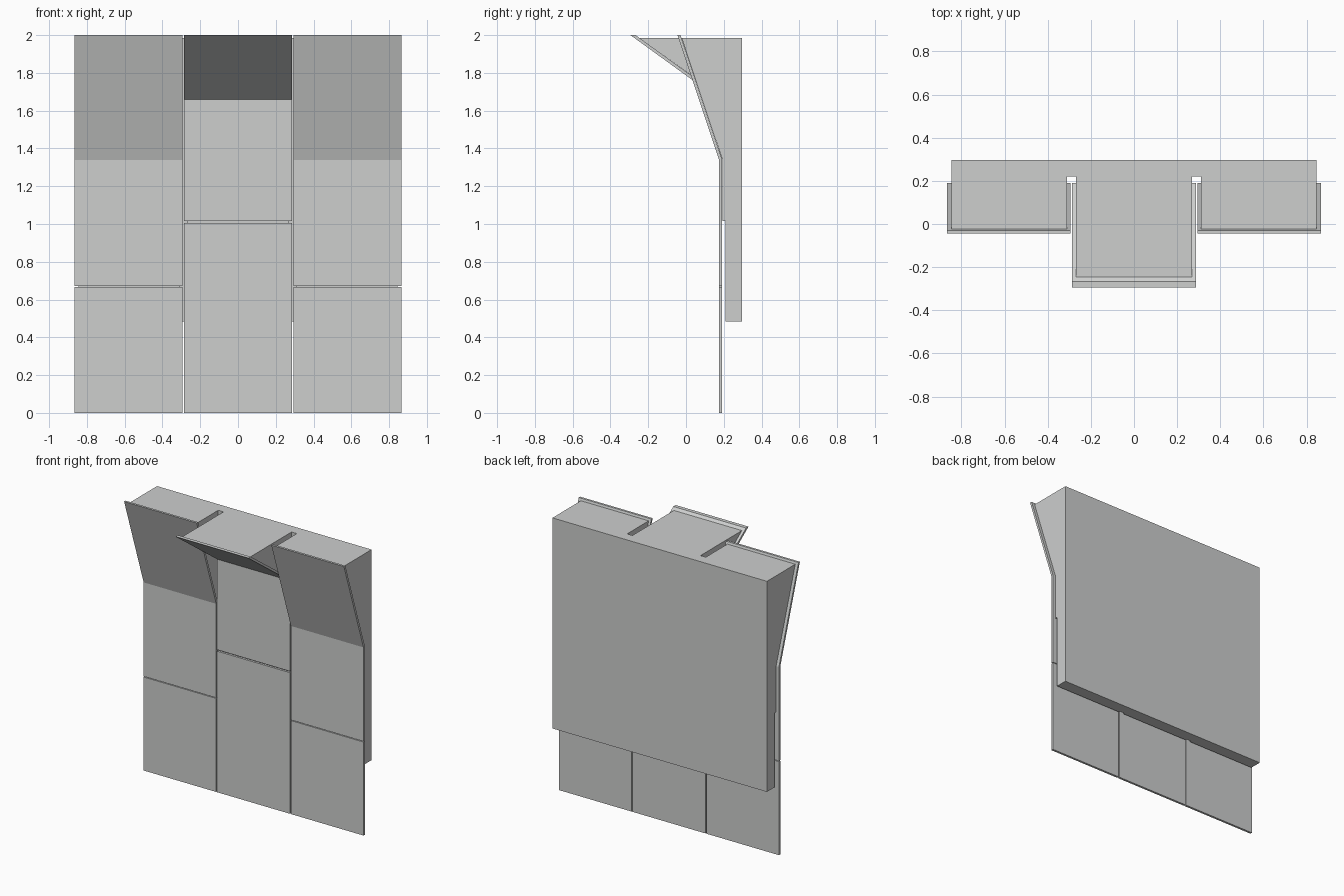
import bpy, bmesh

if "Cube" in bpy.data.objects:
    bpy.data.objects.remove(bpy.data.objects["Cube"])

grey = bpy.data.materials.new("light_grey")
grey.diffuse_color = (0.61, 0.62, 0.615, 1)
grey.use_nodes = True
grey.node_tree.nodes["Principled BSDF"].inputs["Base Color"].default_value = grey.diffuse_color


def prism(name, profile, x0, x1):
    """Extrude a (y, z) profile along x."""
    bm = bmesh.new()
    face = bm.faces.new([bm.verts.new((x0, y, z)) for y, z in profile])
    ext = bmesh.ops.extrude_face_region(bm, geom=[face])
    moved = [v for v in ext["geom"] if isinstance(v, bmesh.types.BMVert)]
    bmesh.ops.translate(bm, verts=moved, vec=(x1 - x0, 0, 0))
    bmesh.ops.recalc_face_normals(bm, faces=bm.faces)
    mesh = bpy.data.meshes.new(name)
    bm.to_mesh(mesh)
    bm.free()
    mesh.materials.append(grey)
    obj = bpy.data.objects.new(name, mesh)
    bpy.context.collection.objects.link(obj)
    return obj


FRONT, BACK = 0.175, 0.191      # panel faces
BASE, TOP = 0.485, 1.985        # body bottom and top


def rect(y0, y1, z0, z1):
    return [(y0, z0), (y1, z0), (y1, z1), (y0, z1)]


def bent_panel(z0, bend, tip, back_bend, back_tip):
    return [(FRONT, z0), (BACK, z0), (BACK, back_bend),
            (back_tip, 2.0), (tip, 2.0), (FRONT, bend)]


def block(bend, tip):
    return [(0.25, BASE), (0.25, TOP), (tip, TOP), (0.192, bend),
            (0.192, 1.015), (0.21, 1.015), (0.21, BASE)]


# Front panels: flat lower ones, upper ones folded forward
for side, a, b in (("left", -0.866, -0.294), ("right", 0.294, 0.866)):
    prism(side + "_lower_panel", rect(FRONT, BACK, 0, 0.666), a, b)
    prism(side + "_upper_panel", bent_panel(0.671, 1.34, -0.045, 1.342, -0.029), a, b)
prism("centre_lower_panel", rect(FRONT, BACK, 0, 1.005), -0.287, 0.287)
prism("centre_upper_panel", bent_panel(1.015, 1.66, -0.294, 1.668, -0.267), -0.287, 0.287)

# Backing body: a plate merged with three forward blocks, slots between them
body = prism("backing_body", rect(0.22, 0.296, BASE, TOP), -0.845, 0.845)
blocks = [prism("left_block", block(1.343, -0.023), -0.845, -0.31),
          prism("centre_block", block(1.669, -0.247), -0.268, 0.268),
          prism("right_block", block(1.343, -0.023), 0.31, 0.845)]
bpy.context.view_layer.objects.active = body
for part in blocks:
    mod = body.modifiers.new("merge", 'BOOLEAN')
    mod.operation = 'UNION'
    mod.solver = 'EXACT'
    mod.object = part
    bpy.ops.object.modifier_apply(modifier=mod.name)
    bpy.data.objects.remove(part)
